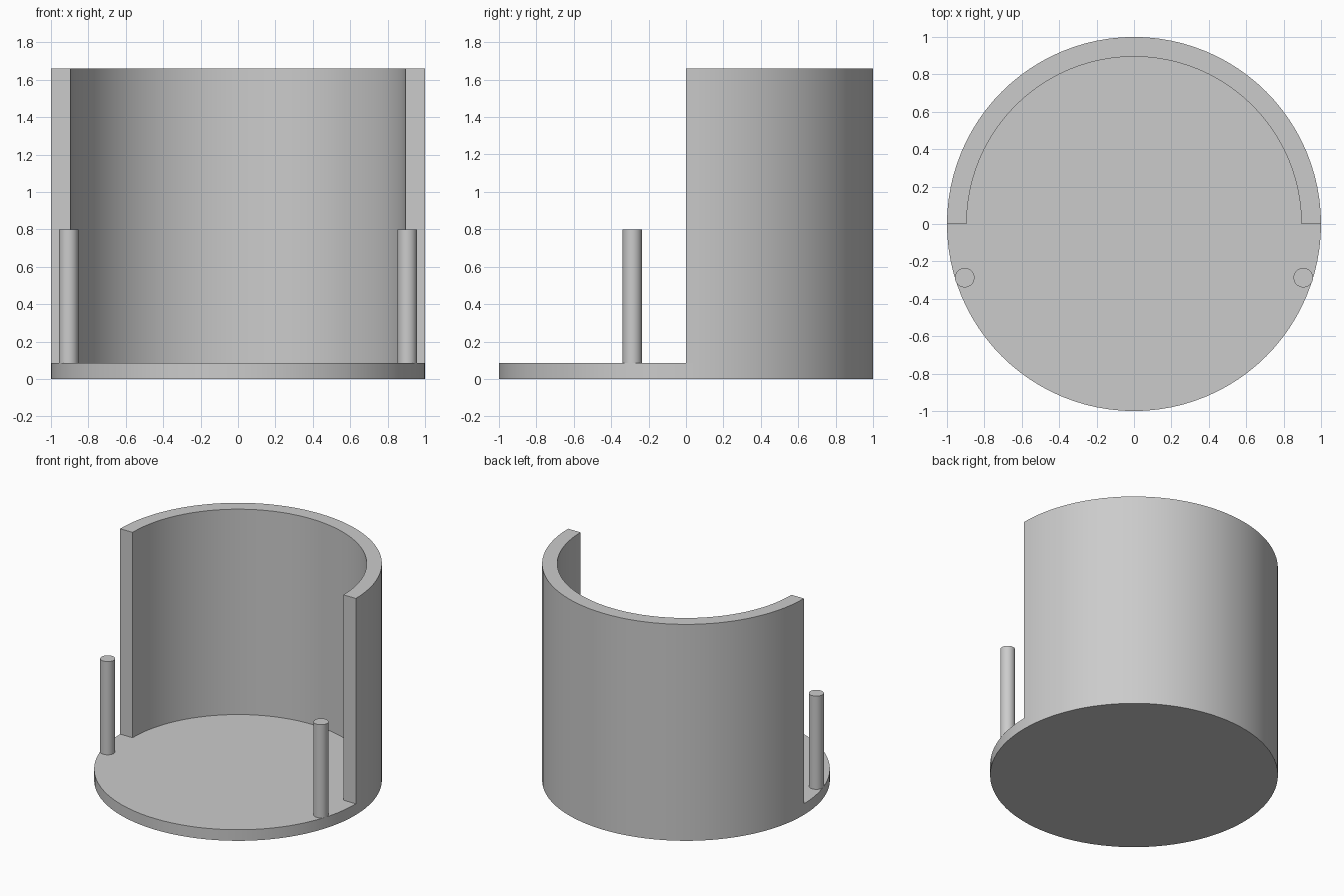
import bpy
import bmesh
from math import cos, sin, pi, radians

cube = bpy.data.objects.get("Cube")
if cube:
    bpy.data.objects.remove(cube, do_unlink=True)

BASE_TOP, WALL_TOP, PEG_TOP = 0.085, 1.66, 0.80
OUTER, INNER, PEG_RADIUS = 1.0, 0.895, 0.052

grey = bpy.data.materials.new("light grey")
grey.use_nodes = True
colour = (0.6, 0.6, 0.6, 1)
grey.diffuse_color = colour
grey.node_tree.nodes["Principled BSDF"].inputs["Base Color"].default_value = colour


def arc(radius, start, end, steps):
    angles = [start + (end - start) * i / steps for i in range(steps + 1)]
    return [(radius * cos(a), radius * sin(a)) for a in angles]


def extruded(name, outline, bottom, top, centre=(0, 0)):
    """Raise a flat outline into a closed solid."""
    bm = bmesh.new()
    face = bm.faces.new([bm.verts.new((x, y, bottom)) for x, y in outline])
    raised = bmesh.ops.extrude_face_region(bm, geom=[face], use_keep_orig=True)
    verts = [v for v in raised["geom"] if isinstance(v, bmesh.types.BMVert)]
    bmesh.ops.translate(bm, verts=verts, vec=(0, 0, top - bottom))
    bmesh.ops.recalc_face_normals(bm, faces=bm.faces)
    mesh = bpy.data.meshes.new(name)
    bm.to_mesh(mesh)
    bm.free()
    mesh.materials.append(grey)
    obj = bpy.data.objects.new(name, mesh)
    obj.location = (*centre, 0)
    bpy.context.collection.objects.link(obj)
    bpy.ops.object.select_all(action="DESELECT")
    obj.select_set(True)
    bpy.context.view_layer.objects.active = obj
    bpy.ops.object.shade_smooth_by_angle(angle=radians(30))
    return obj


# Round floor plate
extruded("base_plate", arc(OUTER, 0, 2 * pi, 96)[:-1], 0, BASE_TOP)

# Half-round wall around the back
half_ring = arc(OUTER, 0, pi, 48) + arc(INNER, pi, 0, 48)
extruded("curved_wall", half_ring, BASE_TOP, WALL_TOP)

# Pair of upright pegs near the front edge
for side, sign in (("left", 1), ("right", -1)):
    extruded(side + "_peg", arc(PEG_RADIUS, 0, 2 * pi, 32)[:-1],
             BASE_TOP, PEG_TOP, (sign * 0.905, -0.287))
